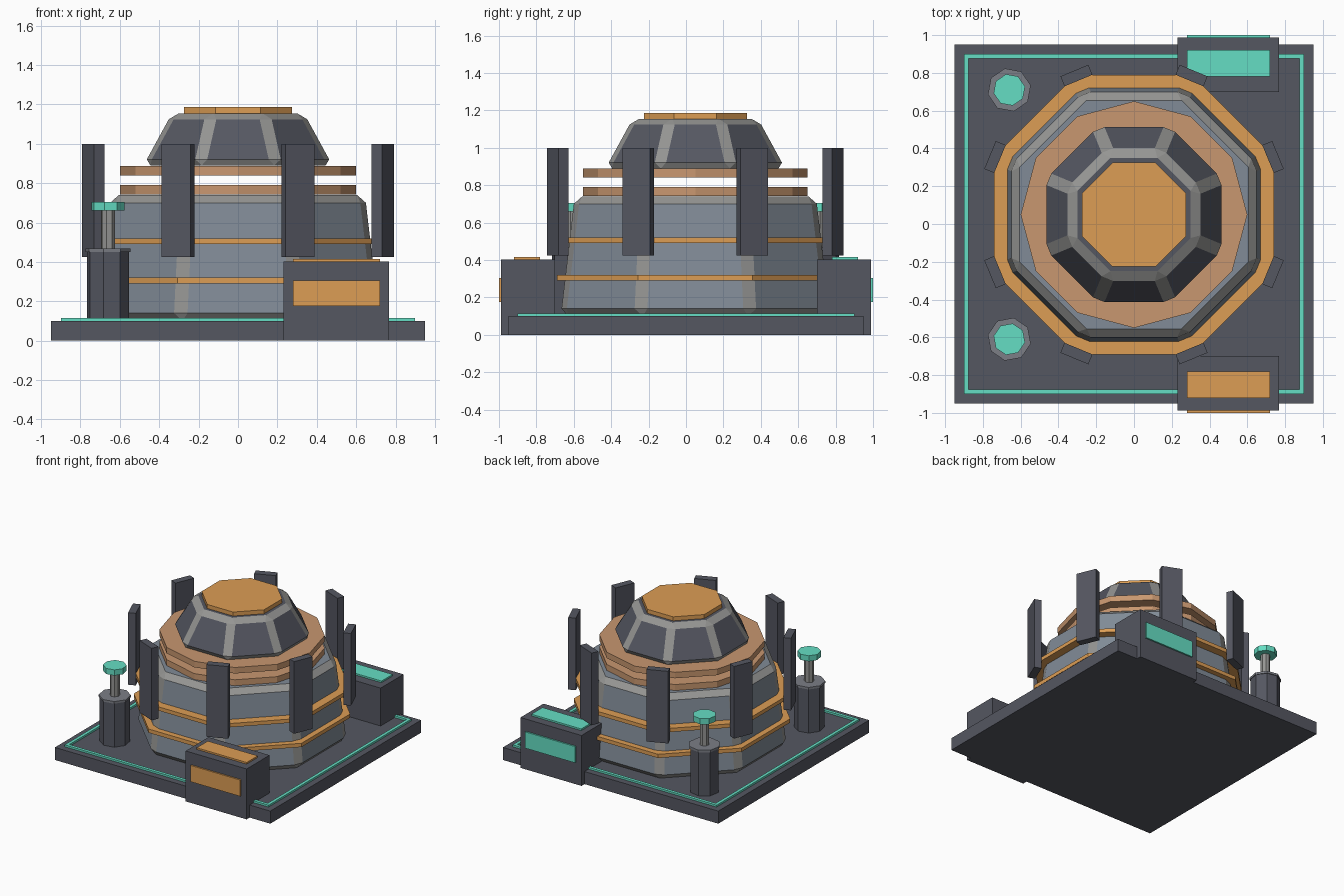
import bpy, bmesh, math
from mathutils import Matrix

if "Cube" in bpy.data.objects:
    bpy.data.objects.remove(bpy.data.objects["Cube"])

CY = 0.05  # the domed body sits slightly behind centre


def mat(name, r, g, b):
    m = bpy.data.materials.new(name)
    m.diffuse_color = (r, g, b, 1)
    m.use_nodes = True
    m.node_tree.nodes["Principled BSDF"].inputs["Base Color"].default_value = m.diffuse_color
    return m


DARK = mat("dark_grey", 0.09, 0.095, 0.12)
MID = mat("mid_grey", 0.2, 0.21, 0.24)
EDGE = mat("worn_edge", 0.3, 0.3, 0.29)
PANEL = mat("blue_grey", 0.22, 0.26, 0.31)
ORANGE = mat("orange", 0.72, 0.34, 0.09)
TAN = mat("tan", 0.58, 0.31, 0.16)
TEAL = mat("teal", 0.13, 0.73, 0.55)


def finish(name, bm, material):
    me = bpy.data.meshes.new(name)
    bm.to_mesh(me)
    bm.free()
    ob = bpy.data.objects.new(name, me)
    bpy.context.collection.objects.link(ob)
    me.materials.append(material)
    return ob


def box(name, x, y, z, material, turn=None):
    """Box from (min, max) ranges, optionally transformed."""
    bm = bmesh.new()
    size = Matrix.Diagonal((x[1] - x[0], y[1] - y[0], z[1] - z[0], 1))
    mid = Matrix.Translation([(a + b) / 2 for a, b in (x, y, z)])
    bmesh.ops.create_cube(bm, size=1, matrix=(turn or Matrix()) @ mid @ size)
    return finish(name, bm, material)


def prism(name, n, r1, r2, z, material, at=(0, CY), turn=0.0):
    """n-sided frustum; r1 and r2 are corner radii at bottom and top."""
    bm = bmesh.new()
    m = Matrix.Translation((at[0], at[1], (z[0] + z[1]) / 2)) @ Matrix.Rotation(math.radians(turn), 4, "Z")
    bmesh.ops.create_cone(bm, cap_ends=True, segments=n, radius1=r1, radius2=r2,
                          depth=z[1] - z[0], matrix=m)
    return finish(name, bm, material)


def octagon(name, a1, a2, z, material, bevel=0.0):
    """Octagon with flats facing the axes, sized by its flats."""
    c = math.cos(math.pi / 8)
    ob = prism(name, 8, a1 / c, a2 / c, z, material, turn=22.5)
    if bevel:
        ob.data.materials.append(EDGE)
        mod = ob.modifiers.new("bevel", "BEVEL")
        mod.width, mod.segments, mod.material = bevel, 1, 1
        mod.limit_method, mod.angle_limit = "ANGLE", math.radians(20)
    return ob


# Base slab and inlaid trim
box("base_slab", (-0.95, 0.95), (-0.95, 0.95), (0, 0.1), DARK)
for s in (-1, 1):
    a, b = sorted((s * 0.9, s * 0.875))
    box("trim_long", (-0.9, 0.9), (a, b), (0.095, 0.115), TEAL)
    box("trim_side", (a, b), (-0.875, 0.875), (0.095, 0.115), TEAL)

# Main body with two bands
octagon("main_body", 0.72, 0.645, (0.1, 0.74), PANEL, 0.04)
octagon("lower_band", 0.74, 0.74, (0.29, 0.32), ORANGE)
octagon("upper_band", 0.74, 0.74, (0.49, 0.52), ORANGE)

# Twelve-sided plates, upper dome and cap
prism("lower_plate", 12, 0.6, 0.6, (0.742, 0.79), TAN)
prism("upper_plate", 12, 0.6, 0.6, (0.84, 0.888), TAN)
octagon("dome", 0.48, 0.335, (0.89, 1.155), DARK, 0.035)
octagon("dome_cap", 0.275, 0.275, (1.15, 1.187), ORANGE)

# Pillars at the corners of the bands
for k in range(8):
    turn = Matrix.Translation((0, CY, 0)) @ Matrix.Rotation(math.radians(22.5 + 45 * k), 4, "Z")
    box("pillar", (0.768, 0.825), (-0.08, 0.08), (0.425, 1.0), DARK, turn)

# Front and back port boxes with coloured windows
for s, side, colour in ((-1, "front", ORANGE), (1, "back", TEAL)):
    def span(a, b):
        return sorted((s * a, s * b))
    box(side + "_port", (0.23, 0.768), span(0.7, 0.988), (0, 0.402), DARK)
    box(side + "_port_window", (0.28, 0.72), span(0.97, 1.0), (0.175, 0.305), colour)
    box(side + "_port_strip", (0.28, 0.72), span(0.78, 0.92), (0.395, 0.415), colour)

# Piston posts on the left
for s in (-1, 1):
    at = (-0.66, CY + s * 0.66)
    prism("post_body", 8, 0.11, 0.11, (0.1, 0.452), DARK, at, s * 12)
    prism("post_flange", 8, 0.116, 0.116, (0.45, 0.467), MID, at, s * 12)
    prism("post_stem", 8, 0.036, 0.036, (0.46, 0.67), EDGE, at, s * 12)
    prism("post_head", 8, 0.085, 0.085, (0.66, 0.705), TEAL, at, s * 12)
